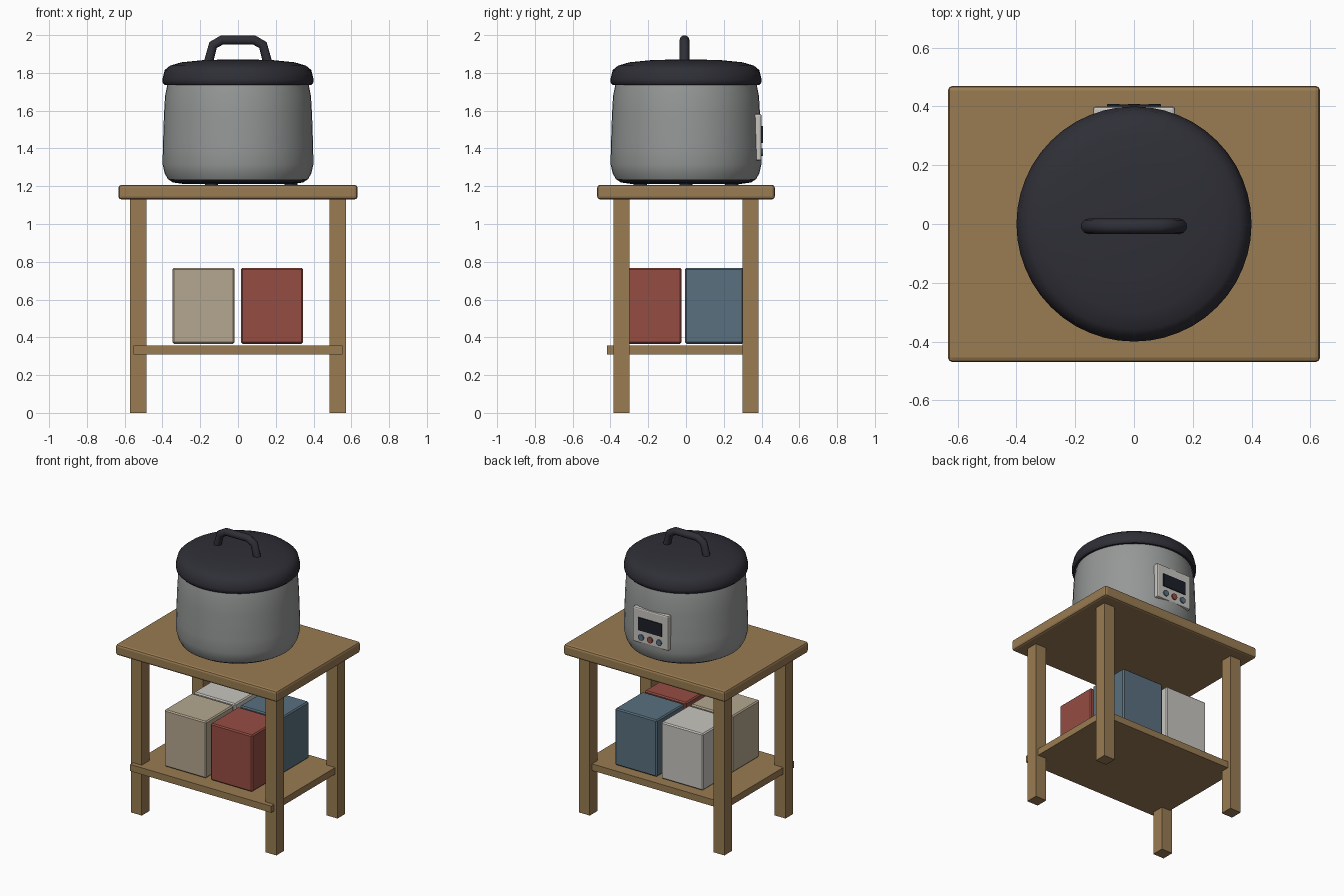
import bpy, bmesh, math
from mathutils import Vector

cube = bpy.data.objects.get("Cube")
if cube:
    bpy.data.objects.remove(cube, do_unlink=True)


def material(name, rgb):
    m = bpy.data.materials.new(name)
    m.use_nodes = True
    m.diffuse_color = (*rgb, 1)
    m.node_tree.nodes["Principled BSDF"].inputs["Base Color"].default_value = (*rgb, 1)
    return m


wood = material("wood", (0.32, 0.20, 0.085))
steel = material("grey steel", (0.30, 0.315, 0.305))
black = material("dark plastic", (0.028, 0.028, 0.038))
red = material("red", (0.30, 0.075, 0.055))
beige = material("beige", (0.46, 0.39, 0.28))
blue = material("slate blue", (0.10, 0.16, 0.21))
white = material("off white", (0.58, 0.56, 0.52))
glass = material("screen glass", (0.012, 0.014, 0.022))


def finish(name, bm, mat, bevel=0, segments=1, smooth=False):
    mesh = bpy.data.meshes.new(name)
    bmesh.ops.recalc_face_normals(bm, faces=bm.faces)
    bm.to_mesh(mesh)
    bm.free()
    mesh.materials.append(mat)
    obj = bpy.data.objects.new(name, mesh)
    bpy.context.collection.objects.link(obj)
    if bevel:
        mod = obj.modifiers.new("bevel", "BEVEL")
        mod.width, mod.segments = bevel, segments
    if smooth:
        bpy.ops.object.select_all(action="DESELECT")
        obj.select_set(True)
        bpy.context.view_layer.objects.active = obj
        bpy.ops.object.shade_smooth_by_angle(angle=math.radians(40))
    return obj


def box(name, lo, hi, mat, bevel=0, segments=1):
    lo, hi = Vector(lo), Vector(hi)
    bm = bmesh.new()
    bmesh.ops.create_cube(bm, size=1)
    bmesh.ops.scale(bm, vec=hi - lo, verts=bm.verts)
    bmesh.ops.translate(bm, vec=(lo + hi) / 2, verts=bm.verts)
    return finish(name, bm, mat, bevel, segments)


def lathe(name, profile, mat, steps=48):
    bm = bmesh.new()
    verts = [bm.verts.new((r, 0, z)) for r, z in profile]
    edges = [bm.edges.new(pair) for pair in zip(verts, verts[1:])]
    bmesh.ops.spin(bm, geom=verts + edges, cent=(0, 0, 0), axis=(0, 0, 1),
                   angle=math.tau, steps=steps)
    bmesh.ops.remove_doubles(bm, verts=bm.verts, dist=0.0005)
    return finish(name, bm, mat, smooth=True)


def disc(name, centre, radius, depth, mat, facing_back=False):
    bm = bmesh.new()
    bmesh.ops.create_cone(bm, cap_ends=True, segments=20, radius1=radius,
                          radius2=radius, depth=depth)
    obj = finish(name, bm, mat, smooth=True)
    obj.location = centre
    if facing_back:
        obj.rotation_euler.x = math.pi / 2
    return obj


# Table
box("table_top", (-0.633, -0.47, 1.13), (0.633, 0.47, 1.207), wood, 0.015, 2)
for sx, side in ((-1, "right"), (1, "left")):
    for sy, end in ((-1, "front"), (1, "back")):
        x, y = sx * 0.528, sy * 0.342
        box(f"{end}_{side}_leg", (x - 0.043, y - 0.043, 0), (x + 0.043, y + 0.043, 1.14), wood)
box("shelf", (-0.553, -0.418, 0.31), (0.553, 0.36, 0.357), wood)

# Storage boxes on the shelf
for name, mat, x, y in (("beige_box", beige, -0.182, -0.178), ("red_box", red, 0.18, -0.178),
                        ("white_box", white, -0.182, 0.15), ("blue_box", blue, 0.18, 0.15)):
    box(name, (x - 0.164, y - 0.155, 0.366), (x + 0.164, y + 0.155, 0.768), mat, 0.008, 1)

# Cooking pot
lathe("pot_base", [(0, 1.212), (0.29, 1.212), (0.345, 1.22), (0.372, 1.238), (0.36, 1.245),
                   (0, 1.245)], black)
lathe("pot_body", [(0, 1.235), (0.37, 1.235), (0.388, 1.268), (0.399, 1.315), (0.398, 1.4),
                   (0.392, 1.58), (0.386, 1.68), (0.374, 1.738), (0, 1.738)], steel)
lathe("pot_lid", [(0, 1.735), (0.388, 1.735), (0.398, 1.745), (0.4, 1.765), (0.388, 1.815),
                  (0.36, 1.838), (0.3, 1.856), (0.18, 1.868), (0, 1.872)], black)
for i in range(3):
    a = i * math.tau / 3
    disc("pot_foot", (0.28 * math.cos(a), 0.28 * math.sin(a), 1.212), 0.035, 0.016, black)

# Lid handle: a round tube swept along a bent path
curve = bpy.data.curves.new("lid_handle", "CURVE")
curve.dimensions = "3D"
curve.bevel_depth = 0.026
curve.bevel_resolution = 3
curve.use_fill_caps = True
half = [(0.158, 1.85), (0.132, 1.948), (0.085, 1.974)]
path = [(-x, z) for x, z in half] + half[::-1]
spline = curve.splines.new("POLY")
spline.points.add(len(path) - 1)
for point, (x, z) in zip(spline.points, path):
    point.co = (x, -0.008, z, 1)
curve.materials.append(black)
handle = bpy.data.objects.new("lid_handle", curve)
bpy.context.collection.objects.link(handle)

# Control panel on the back
box("control_panel", (-0.14, 0.36, 1.335), (0.14, 0.4, 1.583), white, 0.01, 2)
box("display_screen", (-0.092, 0.398, 1.428), (0.092, 0.407, 1.518), glass)
for x, mat in ((-0.07, blue), (0, red), (0.07, blue)):
    disc("panel_button", (x, 0.4, 1.38), 0.021, 0.016, mat, True)
